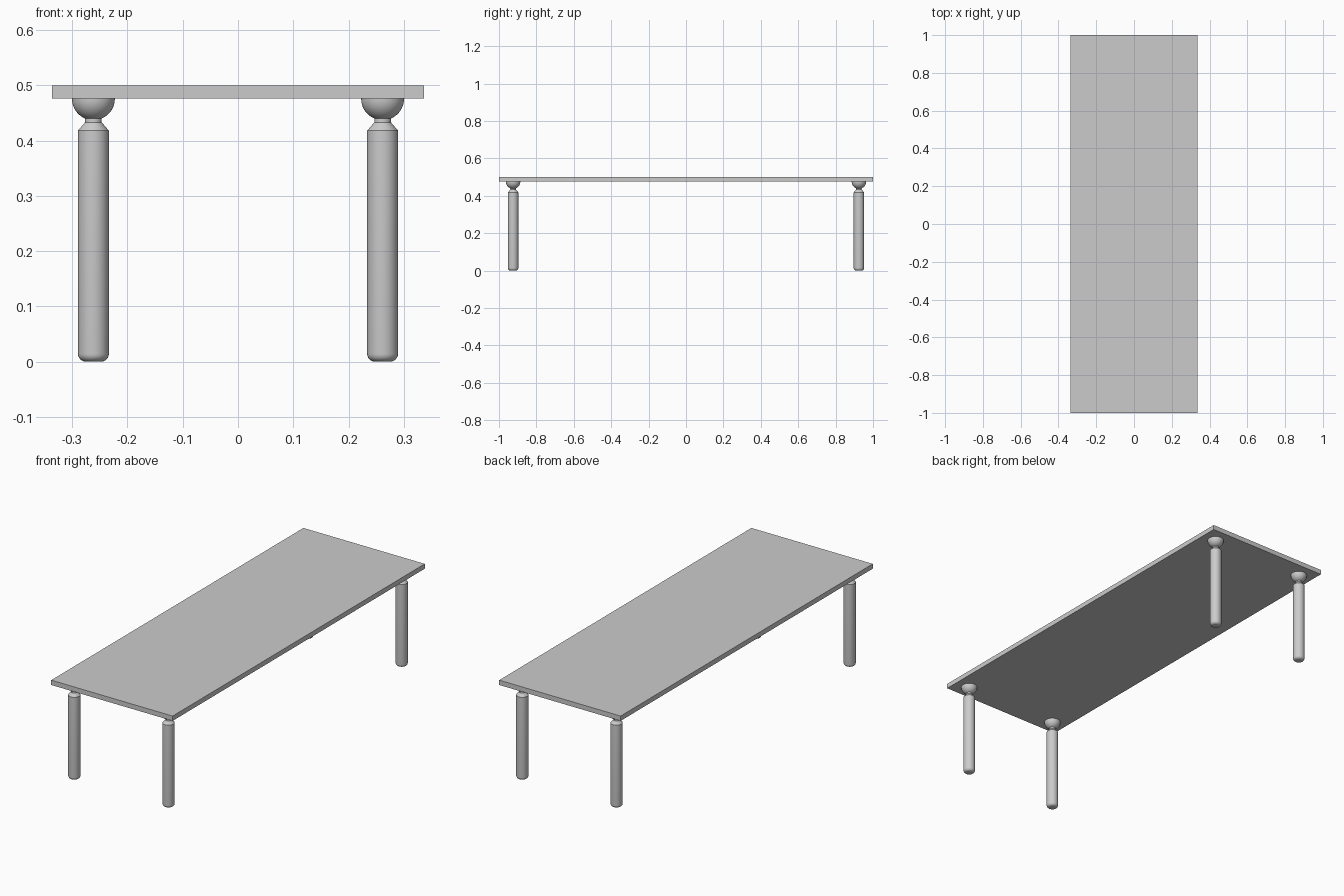
import bpy, bmesh, math

if "Cube" in bpy.data.objects:
    bpy.data.objects.remove(bpy.data.objects["Cube"])

TOP_Z, UNDER_Z = 0.5, 0.4757
HALF_X, HALF_Y = 0.337, 1.0
LEG_X, LEG_Y = 0.2617, 0.9245
LEG_R, NECK_R, BALL_R, FOOT_R = 0.028, 0.015, 0.0388, 0.014


def finish(bm, name):
    bmesh.ops.recalc_face_normals(bm, faces=bm.faces[:])
    mesh = bpy.data.meshes.new(name)
    bm.to_mesh(mesh)
    bm.free()
    obj = bpy.data.objects.new(name, mesh)
    bpy.context.collection.objects.link(obj)
    return obj


def arc(cx, cz, r, start, end, steps):
    angles = [math.radians(start + (end - start) * i / steps) for i in range(steps + 1)]
    return [(cx + r * math.cos(a), cz + r * math.sin(a)) for a in angles]


# Table top slab
bm = bmesh.new()
bmesh.ops.create_cube(bm, size=1)
for v in bm.verts:
    v.co.x *= 2 * HALF_X
    v.co.y *= 2 * HALF_Y
    v.co.z = TOP_Z if v.co.z > 0 else UNDER_Z
finish(bm, "table_top")

# Turned leg profile: rounded foot, shaft, chamfer, neck, half ball
ball_start = -math.degrees(math.acos(NECK_R / BALL_R))
profile = [(0, 0)]
profile += arc(LEG_R - FOOT_R, FOOT_R, FOOT_R, -90, 0, 6)
profile += [(LEG_R, 0.418), (NECK_R, 0.433)]
profile += arc(0, UNDER_Z, BALL_R, ball_start, 0, 10)
profile += [(0, UNDER_Z)]

# Lathe the profile into a leg
bm = bmesh.new()
verts = [bm.verts.new((r, 0, z)) for r, z in profile]
edges = [bm.edges.new(pair) for pair in zip(verts, verts[1:])]
bmesh.ops.spin(bm, geom=verts + edges, axis=(0, 0, 1), cent=(0, 0, 0),
               angle=math.tau, steps=48, use_duplicate=False)
bmesh.ops.remove_doubles(bm, verts=bm.verts[:], dist=1e-5)
leg = finish(bm, "leg_front_left")
bpy.context.view_layer.objects.active = leg
leg.select_set(True)
bpy.ops.object.shade_smooth_by_angle(angle=math.radians(30))
leg.location = (-LEG_X, -LEG_Y, 0)

# Remaining three corner legs
for name, sx, sy in (("leg_front_right", 1, -1), ("leg_back_left", -1, 1),
                     ("leg_back_right", 1, 1)):
    other = leg.copy()
    other.name = name
    other.location = (sx * LEG_X, sy * LEG_Y, 0)
    bpy.context.collection.objects.link(other)
